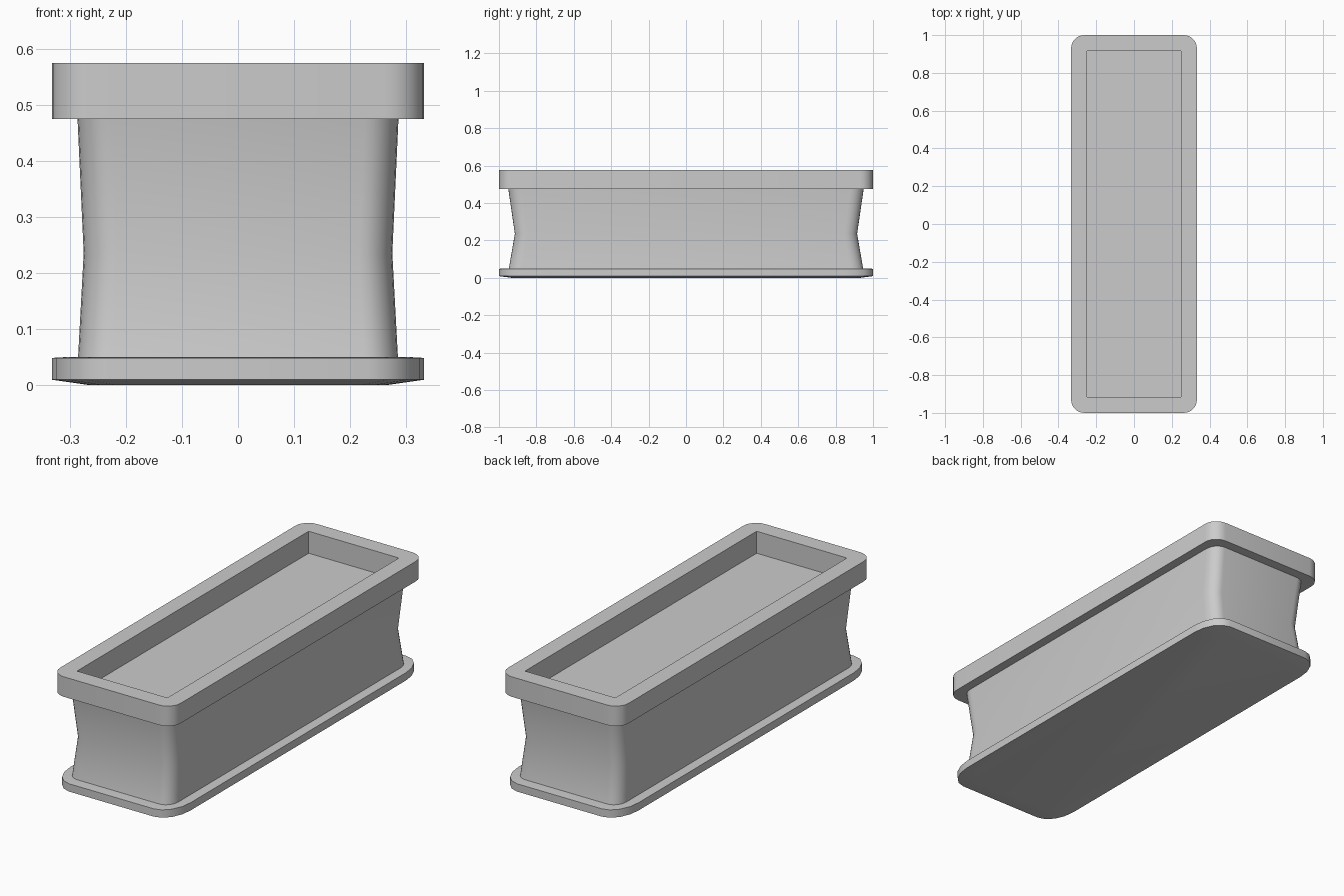
import bpy, bmesh, math

if "Cube" in bpy.data.objects:
    bpy.data.objects.remove(bpy.data.objects["Cube"])


def ring(bm, hx, hy, rx, ry, z, seg):
    """Rounded rectangle of vertices; half sizes hx, hy and corner radii rx, ry."""
    verts = []
    for i, (sx, sy) in enumerate([(1, 1), (-1, 1), (-1, -1), (1, -1)]):
        for k in range(seg + 1):
            a = math.pi / 2 * (i + k / seg)
            verts.append(bm.verts.new((sx * (hx - rx) + rx * math.cos(a),
                                       sy * (hy - ry) + ry * math.sin(a), z)))
    return verts


def loft(name, rows, seg, cap_start=False, cap_end=False):
    """Skin a stack of rounded rectangles into one object."""
    bm = bmesh.new()
    rings = [ring(bm, *row, seg) for row in rows]
    for a, b in zip(rings, rings[1:]):
        n = len(a)
        for i in range(n):
            j = (i + 1) % n
            bm.faces.new((a[i], a[j], b[j], b[i]))
    if cap_start:
        bm.faces.new(rings[0][::-1])
    if cap_end:
        bm.faces.new(rings[-1])
    bmesh.ops.remove_doubles(bm, verts=bm.verts, dist=1e-5)
    mesh = bpy.data.meshes.new(name)
    bm.to_mesh(mesh)
    bm.free()
    obj = bpy.data.objects.new(name, mesh)
    bpy.context.collection.objects.link(obj)
    bpy.ops.object.select_all(action='DESELECT')
    obj.select_set(True)
    bpy.context.view_layer.objects.active = obj
    bpy.ops.object.shade_smooth_by_angle(angle=math.radians(30))
    return obj


# Base plate with a shallow bevel underneath
loft("base_plate", [
    (0.27, 0.935, 0.08, 0.12, 0.0),
    (0.333, 1.0, 0.10, 0.15, 0.009),
    (0.333, 1.0, 0.10, 0.15, 0.048),
    (0.30, 0.965, 0.08, 0.12, 0.05),
], seg=4, cap_start=True, cap_end=True)

# Waisted body, pinched halfway up
loft("body", [
    (0.286, 0.947, 0.06, 0.07, 0.05),
    (0.276, 0.915, 0.06, 0.07, 0.235),
    (0.287, 0.950, 0.06, 0.07, 0.475),
], seg=6)

# Rim frame with the sharp-cornered recess and its floor
loft("rim", [
    (0.25, 0.915, 0, 0, 0.475),
    (0.333, 1.0, 0.07, 0.07, 0.475),
    (0.333, 1.0, 0.07, 0.07, 0.575),
    (0.25, 0.915, 0, 0, 0.575),
    (0.25, 0.915, 0, 0, 0.465),
], seg=6, cap_end=True)
